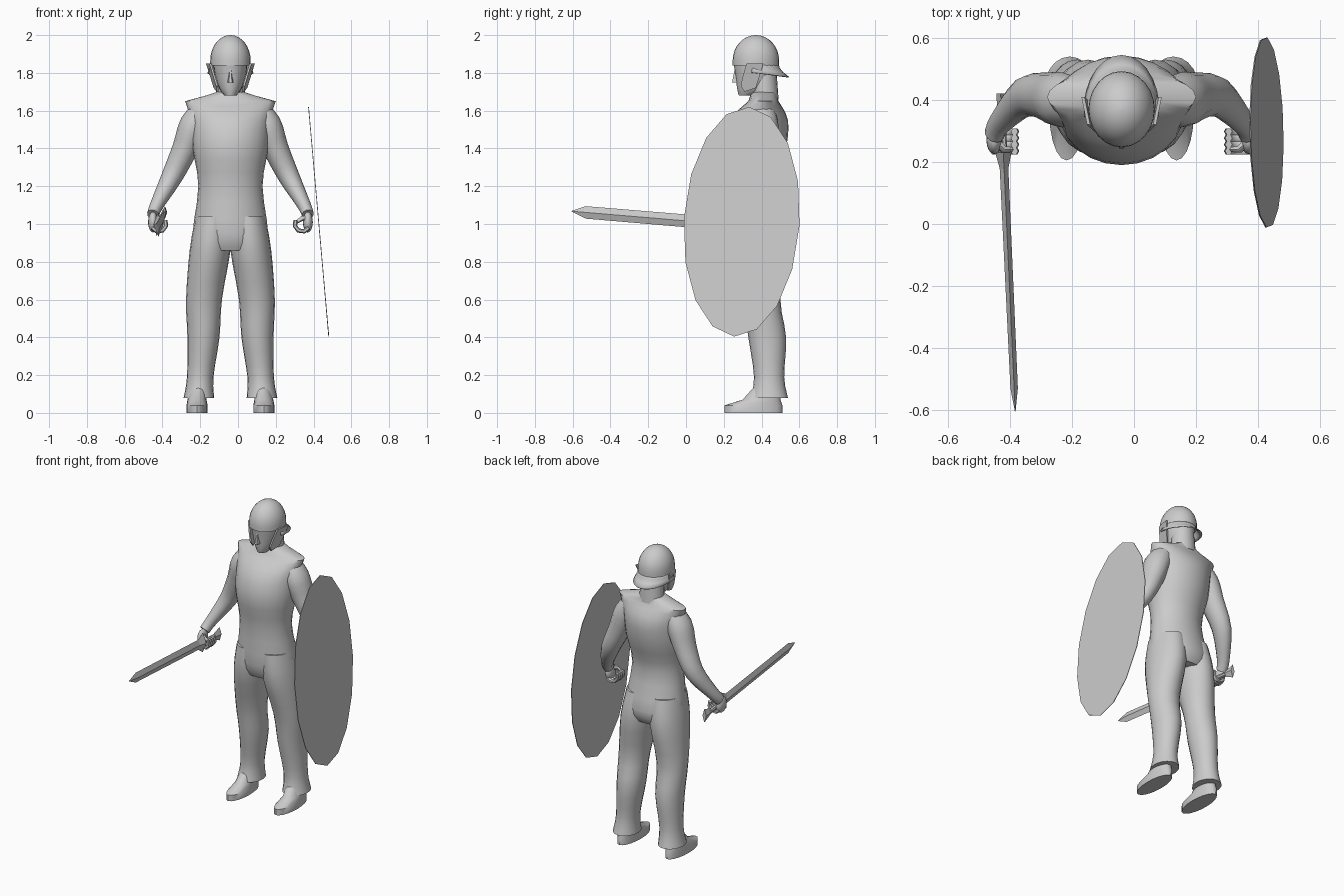
import bpy, bmesh, math
from mathutils import Vector

default_cube = bpy.data.objects.get("Cube")
if default_cube:
    bpy.data.objects.remove(default_cube)

CENTRE = -0.04          # body centre line
HEAD_Y = 0.37

grey = bpy.data.materials.new("plain_grey")
grey.use_nodes = True
grey.diffuse_color = (0.6, 0.6, 0.6, 1)
grey.node_tree.nodes["Principled BSDF"].inputs["Base Color"].default_value = grey.diffuse_color


def finish(obj, sharp_angle):
    """Give an object its material and shading."""
    obj.data.materials.append(grey)
    bpy.ops.object.select_all(action='DESELECT')
    obj.select_set(True)
    bpy.context.view_layer.objects.active = obj
    bpy.ops.object.shade_smooth_by_angle(angle=math.radians(sharp_angle))
    return obj


def skin(name, rings, closed=True, sharp_angle=45):
    """Bridge equal-length point rings; closed rings are capped."""
    bm = bmesh.new()
    loops = [[bm.verts.new(point) for point in ring] for ring in rings]
    count = len(loops[0])
    for lower, upper in zip(loops, loops[1:]):
        for i in range(count if closed else count - 1):
            j = (i + 1) % count
            bm.faces.new((lower[i], lower[j], upper[j], upper[i]))
    if closed:
        bm.faces.new(loops[0])
        bm.faces.new(loops[-1])
    bmesh.ops.recalc_face_normals(bm, faces=bm.faces)
    mesh = bpy.data.meshes.new(name)
    bm.to_mesh(mesh)
    bm.free()
    obj = bpy.data.objects.new(name, mesh)
    bpy.context.collection.objects.link(obj)
    return finish(obj, sharp_angle)


def ball(name, centre, radii):
    bpy.ops.mesh.primitive_uv_sphere_add(segments=16, ring_count=10, location=centre)
    obj = bpy.context.object
    obj.name = name
    obj.scale = radii
    return finish(obj, 60)


def circle(count):
    """Cosine and sine pairs round a circle."""
    angles = [math.tau * i / count for i in range(count)]
    return [(math.cos(angle), math.sin(angle)) for angle in angles]


def smooth(keys, steps=3):
    """Refine key rows with a Catmull-Rom curve."""
    rows = [Vector(key) for key in keys]
    padded = [rows[0]] + rows + [rows[-1]]
    result = []
    for before, start, end, after in zip(padded, padded[1:], padded[2:], padded[3:]):
        for step in range(steps):
            t = step / steps
            bend = (before * 2 - start * 5 + end * 4 - after) * t * t
            twist = (start * 3 - before - end * 3 + after) * t ** 3
            result.append(start + ((end - before) * t + bend + twist) / 2)
    return result + [rows[-1]]


def stack(name, levels, offset_sign=0, count=20):
    """Horizontal ovals from (height, side offset, half width, front, back)."""
    rings = []
    for height, offset, half_width, front, back in levels:
        x, y = CENTRE + offset_sign * offset, (front + back) / 2
        depth = (back - front) / 2
        rings.append([(x + half_width * c, y + depth * s, height) for c, s in circle(count)])
    return skin(name, rings)


def tube(name, path, count=12, depth_factor=1.0):
    """Limb along a path of (x, y, z, radius)."""
    points = [Vector(row[:3]) for row in path]
    rings = []
    for k, centre in enumerate(points):
        ahead, behind = points[min(k + 1, len(points) - 1)], points[max(k - 1, 0)]
        along = (ahead - behind).normalized()
        depth = Vector((0, 1, 0))
        depth = (depth - along * depth.dot(along)).normalized()
        across = along.cross(depth)
        radius = path[k][3]
        rings.append([centre + (across * c + depth * s * depth_factor) * radius
                      for c, s in circle(count)])
    return skin(name, rings, sharp_angle=60)


# Sleeveless tunic, closed over the shoulders by the collar
tunic = smooth([
    (0.86, 0, 0.17, 0.25, 0.5),
    (0.95, 0, 0.2, 0.22, 0.53),
    (1.2, 0, 0.17, 0.22, 0.48),
    (1.4, 0, 0.2, 0.19, 0.53),
    (1.55, 0, 0.21, 0.23, 0.54),
    (1.65, 0, 0.24, 0.33, 0.49)])
collar = [(1.68, 0, 0.13, 0.34, 0.48), (1.7, 0, 0.07, 0.35, 0.48)]
stack("tunic", tunic + collar, count=24)

# Neck, head and nose
stack("neck", [(1.66, 0, 0.08, 0.35, 0.49), (1.8, 0, 0.07, 0.34, 0.48)])
stack("head", smooth([
    (1.68, 0, 0.03, 0.28, 0.36),
    (1.72, 0, 0.06, 0.27, 0.44),
    (1.8, 0, 0.085, 0.26, 0.48),
    (1.86, 0, 0.09, 0.25, 0.48)]))
stack("nose", [(1.75, 0, 0.016, 0.24, 0.3), (1.82, 0, 0.007, 0.255, 0.3)], count=6)


# Helmet dome on a short straight rim
def helmet_level(height, size):
    width, depth = 0.107 * size, 0.123 * size
    return (height, 0, width, HEAD_Y - depth, HEAD_Y + depth)


rise = [math.radians(11 * k) for k in range(9)]
stack("helmet_dome", [helmet_level(1.84, 1)] + [
    helmet_level(1.865 + 0.135 * math.sin(angle), math.cos(angle)) for angle in rise], count=24)


# Neck guard flaring out and down round the back
def guard_arc(flare):
    points = []
    for i in range(15):
        angle = math.radians(14 * i - 8)
        c, s = math.cos(angle), math.sin(angle)
        points.append((CENTRE + (0.104 + 0.018 * flare) * c,
                       HEAD_Y + (0.12 + 0.055 * flare ** 2) * s,
                       1.85 - flare * (0.05 + 0.02 * s)))
    return points


neck_guard = skin("neck_guard", [guard_arc(step / 3) for step in range(4)], closed=False)
neck_guard.modifiers.new("thickness", 'SOLIDIFY').thickness = 0.006

for sign, side in ((-1, "right"), (1, "left")):
    def out(offset):
        return CENTRE + sign * offset

    # Cheek plate hanging from the rim
    outline = [(0.32, 1.85), (0.41, 1.85), (0.37, 1.72), (0.31, 1.7), (0.29, 1.73), (0.3, 1.78)]
    skin(side + "_cheek_guard", [
        [(out(gap + (z - 1.7) / 4 + (y - 0.3) / 5), y, z) for y, z in outline]
        for gap in (0.06, 0.07)])

    # Trouser leg with flared hem
    stack(side + "_trouser_leg", smooth([
        (0.08, 0.167, 0.081, 0.34, 0.54),
        (0.19, 0.16, 0.07, 0.36, 0.52),
        (0.4, 0.143, 0.085, 0.33, 0.53),
        (0.6, 0.14, 0.095, 0.3, 0.5),
        (0.86, 0.108, 0.108, 0.23, 0.53),
        (1.04, 0.09, 0.095, 0.23, 0.5)]), sign)

    # Shoe with an upright sole edge
    sole = [(height, 0.177, 0.056, 0.205, 0.51) for height in (0, 0.04)]
    stack(side + "_shoe", sole + [(0.07, 0.177, 0.05, 0.3, 0.5),
                                  (0.16, 0.165, 0.045, 0.38, 0.49)], sign)

    # Arm from shoulder to wrist
    tube(side + "_arm", smooth([
        (out(0.13), 0.41, 1.63, 0.05),
        (out(0.19), 0.4, 1.53, 0.077),
        (out(0.24), 0.41, 1.4, 0.068),
        (out(0.31), 0.41, 1.25, 0.056),
        (out(0.39), 0.33, 1.1, 0.036),
        (out(0.41), 0.29, 1.05, 0.032)]), depth_factor=1.15)

    # Fist: palm, four curled fingers and thumb
    grip_offset, grip_height, curl = 0.38, 1.0, 0.04
    ball(side + "_palm", (out(0.41), 0.27, 1.01), (0.026, 0.045, 0.055))
    for finger in range(4):
        path = []
        for joint in range(5):
            angle = math.radians(-30 - 45 * joint)
            path.append((out(grip_offset + curl * math.cos(angle)), 0.235 + 0.021 * finger,
                         grip_height + curl * math.sin(angle), 0.012))
        tube(f"{side}_finger_{finger + 1}", path, count=6)
    tube(side + "_thumb", [(out(0.41), 0.27, 1.03, 0.016),
                           (out(0.38), 0.24, 1.03, 0.013),
                           (out(0.35), 0.24, 1.01, 0.009)], count=6)


def sword_part(name, sections, count=4):
    """Sections along the sword axis from (y, half thickness, half height)."""
    rings = []
    for y, thickness, height in sections:
        reach = 0.2 - y
        x, z = CENTRE - 0.38 + 0.046 * reach, 1 + 0.084 * reach
        rings.append([(x + thickness * c, y, z + height * s) for c, s in circle(count)])
    return skin(name, rings, sharp_angle=20)


# Sword
sword_part("sword_blade", [(0.2, 0.014, 0.034), (-0.53, 0.012, 0.033), (-0.605, 0.001, 0.002)])
sword_part("sword_guard", [(0.23, 0.026, 0.065), (0.17, 0.012, 0.03)])
sword_part("sword_grip", [(0.36, 0.013, 0.015), (0.22, 0.013, 0.015)], count=8)
sword_part("sword_pommel", [(0.34, 0.012, 0.014), (0.42, 0.014, 0.045)])

# Flat oval shield, its foot leaning outwards and its top leaning back
rim = []
for c, s in circle(16):
    height = 0.608 * c - 0.02 * s
    rim.append(Vector((0.427 - 0.088 * height, 0.295 + 0.306 * s + 0.04 * c, 1.012 + height)))
half_thickness = Vector((0.002, 0, 0))
skin("shield", [[p - half_thickness for p in rim], [p + half_thickness for p in rim]])
